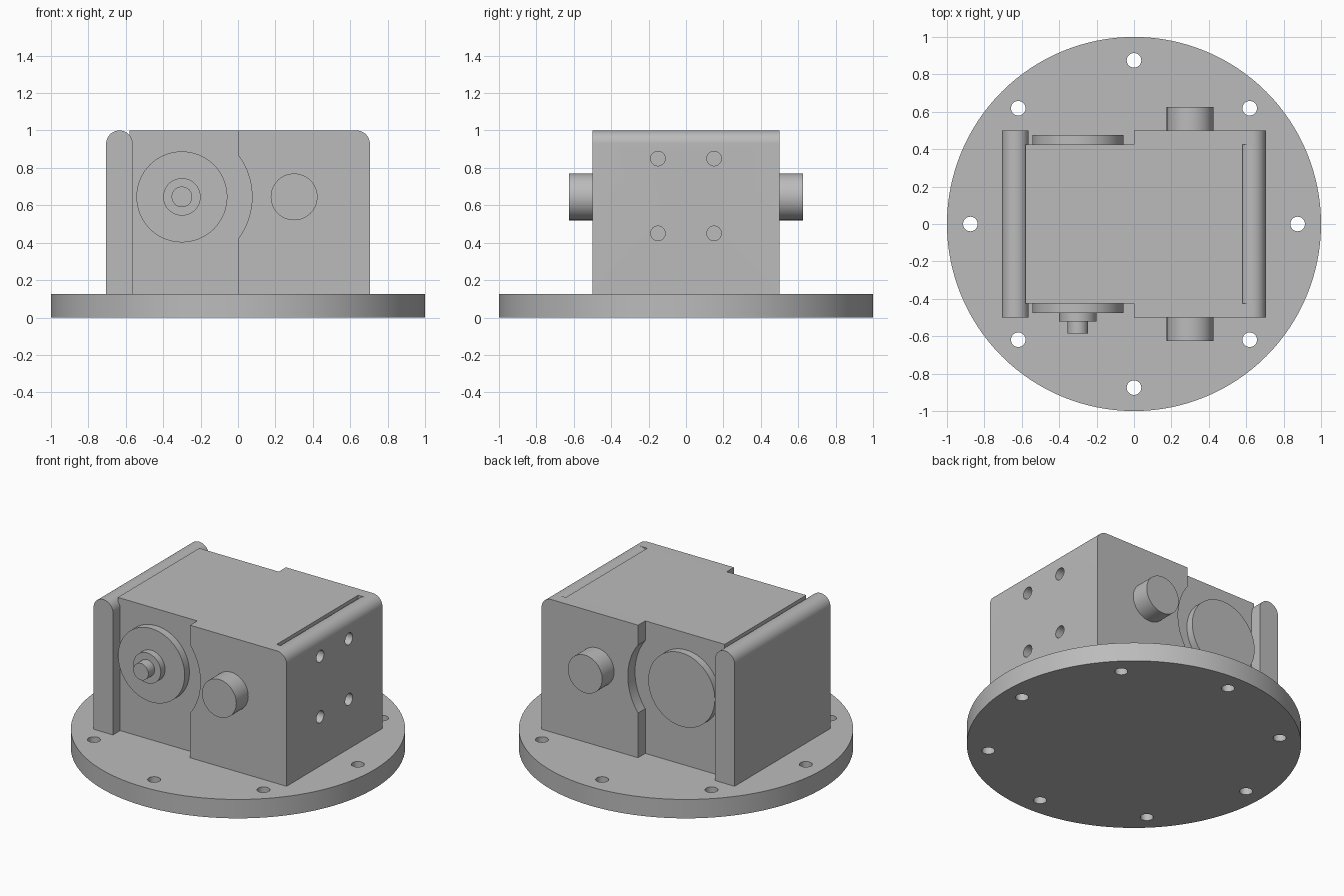
import bpy, bmesh
from math import pi, sin, cos
from mathutils import Vector

cube = bpy.data.objects.get("Cube")
if cube:
    bpy.data.objects.remove(cube, do_unlink=True)

grey = bpy.data.materials.new("machined grey")
grey.use_nodes = True
grey.diffuse_color = (0.5, 0.5, 0.5, 1)
grey.node_tree.nodes["Principled BSDF"].inputs["Base Color"].default_value = (0.5, 0.5, 0.5, 1)

BASE_TOP, TOP, HALF = 0.125, 1.0, 0.5
CORE_X, CORE_Y = 0.58, 0.425
PLATE_X, PLATE_R = 0.634, 0.071
AXIS_Z, WHEEL_X, PIN_X = 0.645, -0.3, 0.3
ROTATION = {"x": (0, pi / 2, 0), "y": (pi / 2, 0, 0), "z": (0, 0, 0)}


def cylinder(name, radius, start, end, axis, segments=64):
    """Cylinder between two points lying along one axis."""
    a, b = Vector(start), Vector(end)
    bpy.ops.mesh.primitive_cylinder_add(vertices=segments, radius=radius, depth=(b - a).length,
                                        location=(a + b) / 2, rotation=ROTATION[axis])
    obj = bpy.context.object
    obj.name = name
    obj.data.materials.append(grey)
    return obj


def extrude(name, points, offset):
    """Solid made by sweeping a flat outline along an offset."""
    bm = bmesh.new()
    face = bm.faces.new([bm.verts.new(p) for p in points])
    swept = bmesh.ops.extrude_face_region(bm, geom=[face])["geom"]
    verts = [v for v in swept if isinstance(v, bmesh.types.BMVert)]
    bmesh.ops.translate(bm, verts=verts, vec=offset)
    bmesh.ops.recalc_face_normals(bm, faces=bm.faces)
    mesh = bpy.data.meshes.new(name)
    bm.to_mesh(mesh)
    bm.free()
    obj = bpy.data.objects.new(name, mesh)
    bpy.context.collection.objects.link(obj)
    mesh.materials.append(grey)
    return obj


def combine(obj, other, operation):
    """Apply a boolean and discard the second solid."""
    mod = obj.modifiers.new("boolean", "BOOLEAN")
    mod.object, mod.operation, mod.solver = other, operation, "EXACT"
    bpy.context.view_layer.objects.active = obj
    bpy.ops.object.modifier_apply(modifier=mod.name)
    bpy.data.objects.remove(other, do_unlink=True)


def rounded_plate(name, x):
    """Upright side plate with a fully rounded top edge."""
    outline = [(x - PLATE_R, -HALF, BASE_TOP), (x + PLATE_R, -HALF, BASE_TOP)]
    steps = 24
    for i in range(steps + 1):
        t = pi * i / steps
        outline.append((x + PLATE_R * cos(t), -HALF, TOP - PLATE_R + PLATE_R * sin(t)))
    return extrude(name, outline, (0, 2 * HALF, 0))


# Round base with a ring of bolt holes
base = cylinder("base_flange", 1, (0, 0, 0), (0, 0, BASE_TOP), "z", 128)
for i in range(8):
    x, y = 0.875 * cos(i * pi / 4), 0.875 * sin(i * pi / 4)
    combine(base, cylinder("bolt_hole", 0.039, (x, y, -0.1), (x, y, 0.3), "z", 32), "DIFFERENCE")

# Housing: narrow core, wider cheeks and the bolted end plate
half = [(-CORE_X, -CORE_Y), (0, -CORE_Y), (0, -HALF), (PLATE_X, -HALF),
        (PLATE_X, -CORE_Y), (CORE_X, -CORE_Y)]
outline = half + [(x, -y) for x, y in reversed(half)]
housing = extrude("housing", [(x, y, BASE_TOP) for x, y in outline], (0, 0, TOP - BASE_TOP))
combine(housing, rounded_plate("end_plate", PLATE_X), "UNION")

# Curved clearance in each cheek around the wheels
for s in (-1, 1):
    combine(housing, cylinder("wheel_clearance", 0.375, (WHEEL_X, s * CORE_Y, AXIS_Z),
                              (WHEEL_X, s * 0.6, AXIS_Z), "y", 96), "DIFFERENCE")

# Mounting holes in the end plate
for y in (-0.15, 0.15):
    for z in (0.45, 0.85):
        combine(housing, cylinder("mounting_hole", 0.039, (0.56, y, z), (0.8, y, z), "x", 32),
                "DIFFERENCE")

# Opposite side plate
side = rounded_plate("side_plate", -PLATE_X)

# Wheels and pins on both faces
parts = [base, housing, side]
for s, label in ((-1, "front"), (1, "back")):
    parts.append(cylinder(label + "_wheel", 0.243, (WHEEL_X, s * 0.4, AXIS_Z),
                          (WHEEL_X, s * 0.475, AXIS_Z), "y", 96))
    parts.append(cylinder(label + "_pin", 0.125, (PIN_X, s * 0.45, AXIS_Z),
                          (PIN_X, s * 0.625, AXIS_Z), "y"))

# Stepped shaft on the front wheel
parts.append(cylinder("shaft_collar", 0.1, (WHEEL_X, -0.46, AXIS_Z), (WHEEL_X, -0.52, AXIS_Z), "y"))
parts.append(cylinder("shaft_end", 0.055, (WHEEL_X, -0.5, AXIS_Z), (WHEEL_X, -0.585, AXIS_Z), "y"))

# Smooth the round walls, keep the edges crisp
bpy.ops.object.select_all(action="DESELECT")
for obj in parts:
    obj.select_set(True)
bpy.context.view_layer.objects.active = base
bpy.ops.object.shade_smooth_by_angle(angle=pi / 6)
